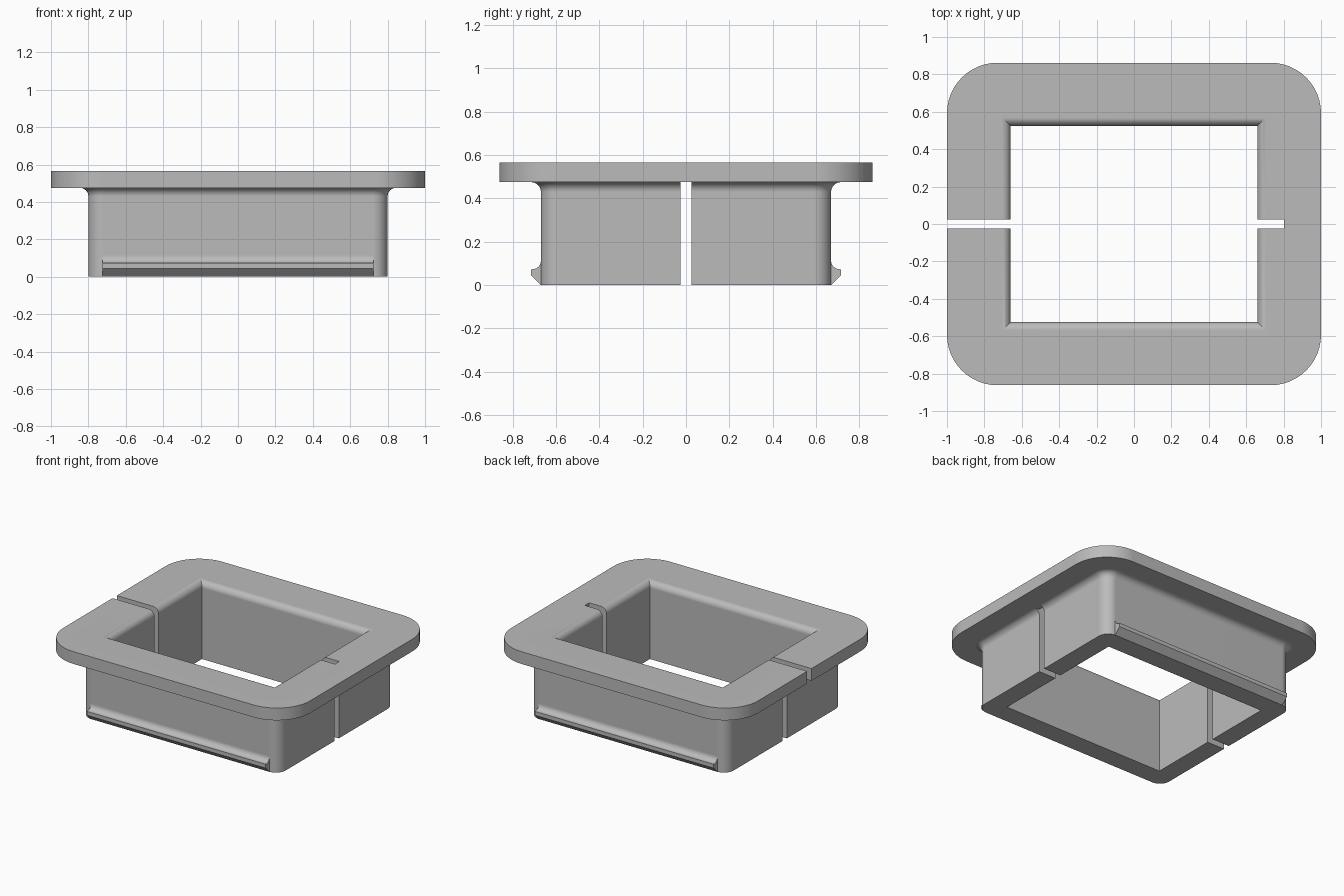
import bpy, bmesh, math

cube = bpy.data.objects.get("Cube")
if cube:
    bpy.data.objects.remove(cube, do_unlink=True)

grey = bpy.data.materials.new("plain grey")
grey.use_nodes = True
colour = (0.5, 0.5, 0.5, 1)
grey.diffuse_color = colour
grey.node_tree.nodes["Principled BSDF"].inputs["Base Color"].default_value = colour

SEG = 12                     # segments per quarter circle
TOP, UNDER = 0.565, 0.475    # flange faces
WX, WY, WR = 0.80, 0.67, 0.08    # outer wall half sizes and corner radius
IX, IY = 0.66, 0.525         # opening half sizes
FILLET = 0.045


def make_object(name, bm):
    bmesh.ops.recalc_face_normals(bm, faces=bm.faces)
    mesh = bpy.data.meshes.new(name)
    bm.to_mesh(mesh)
    bm.free()
    mesh.materials.append(grey)
    ob = bpy.data.objects.new(name, mesh)
    bpy.context.collection.objects.link(ob)
    return ob


def activate(ob):
    bpy.ops.object.select_all(action="DESELECT")
    ob.select_set(True)
    bpy.context.view_layer.objects.active = ob


def smooth(ob):
    activate(ob)
    bpy.ops.object.shade_smooth_by_angle(angle=math.radians(25))
    weighted = ob.modifiers.new("clean shading", "WEIGHTED_NORMAL")
    weighted.keep_sharp = True


def rounded_loop(bm, hx, hy, r, z):
    """Ring of vertices around a rectangle with rounded corners."""
    ring = []
    for k, (sx, sy) in enumerate([(1, 1), (-1, 1), (-1, -1), (1, -1)]):
        for i in range(SEG + 1):
            a = (k + i / SEG) * math.pi / 2
            ring.append(bm.verts.new((sx * (hx - r) + r * math.cos(a),
                                      sy * (hy - r) + r * math.sin(a), z)))
    return ring


def prism(name, profile, axis, lo, hi):
    """Extrude a closed 2D outline along x (axis 0) or y (axis 1)."""
    bm = bmesh.new()
    rings = []
    for d in (lo, hi):
        rings.append([bm.verts.new((d, u, v) if axis == 0 else (u, d, v))
                      for u, v in profile])
        bm.faces.new(rings[-1])
    n = len(profile)
    for i in range(n):
        j = (i + 1) % n
        bm.faces.new((rings[0][i], rings[0][j], rings[1][j], rings[1][i]))
    return make_object(name, bm)


# Flanged sleeve: rings run up the outside, over the flange, down the opening
bm = bmesh.new()
rings = [rounded_loop(bm, WX, WY, WR, 0)]
for i in range(SEG + 1):
    a = i / SEG * math.pi / 2
    out = FILLET * (1 - math.cos(a))
    rings.append(rounded_loop(bm, WX + out, WY + out, WR + out,
                              UNDER - FILLET * (1 - math.sin(a))))
for z in (UNDER, TOP):
    rings.append(rounded_loop(bm, 1.0, 0.862, 0.27, z))
for i in range(SEG + 1):
    a = i / SEG * math.pi / 2
    out = FILLET * (1 - math.sin(a))
    rings.append(rounded_loop(bm, IX + out, IY + out, 0,
                              TOP - FILLET * (1 - math.cos(a))))
rings.append(rounded_loop(bm, IX, IY, 0, 0))
for k, ring in enumerate(rings):
    nxt = rings[(k + 1) % len(rings)]
    for i in range(len(ring)):
        j = (i + 1) % len(ring)
        bm.faces.new((ring[i], ring[j], nxt[j], nxt[i]))
bmesh.ops.remove_doubles(bm, verts=bm.verts, dist=1e-5)
bmesh.ops.dissolve_degenerate(bm, edges=bm.edges, dist=1e-5)
sleeve = make_object("flanged_sleeve", bm)

# Slots: one splits the right side fully, one leaves the left flange rim joined
full_slot = [(-1.2, -0.1), (-0.5, -0.1), (-0.5, 0.7), (-1.2, 0.7)]
part_slot = [(0.5, -0.1), (0.9, -0.1), (0.9, UNDER), (0.803, UNDER),
             (0.803, 0.7), (0.5, 0.7)]
for name, outline in (("full_slot", full_slot), ("part_slot", part_slot)):
    cutter = prism(name, outline, 1, -0.025, 0.025)
    cutter.hide_render = True
    cut = sleeve.modifiers.new(name, "BOOLEAN")
    cut.operation = "DIFFERENCE"
    cut.solver = "EXACT"
    cut.object = cutter
    activate(sleeve)
    bpy.ops.object.modifier_apply(modifier=cut.name)
    bpy.data.objects.remove(cutter, do_unlink=True)
smooth(sleeve)

# Snap ridges along the lower front and back edges
ridge = [(WY - 0.01, 0.02), (WY, 0), (0.715, 0.045), (0.715, 0.073)]
for i in range(SEG + 1):
    a = i / SEG * math.pi / 2
    ridge.append((0.71 - 0.04 * math.sin(a), 0.113 - 0.04 * math.cos(a)))
ridge.append((WY - 0.01, 0.113))
for name, side in (("front_ridge", -1), ("back_ridge", 1)):
    smooth(prism(name, [(side * y, z) for y, z in ridge], 0, -0.725, 0.725))
